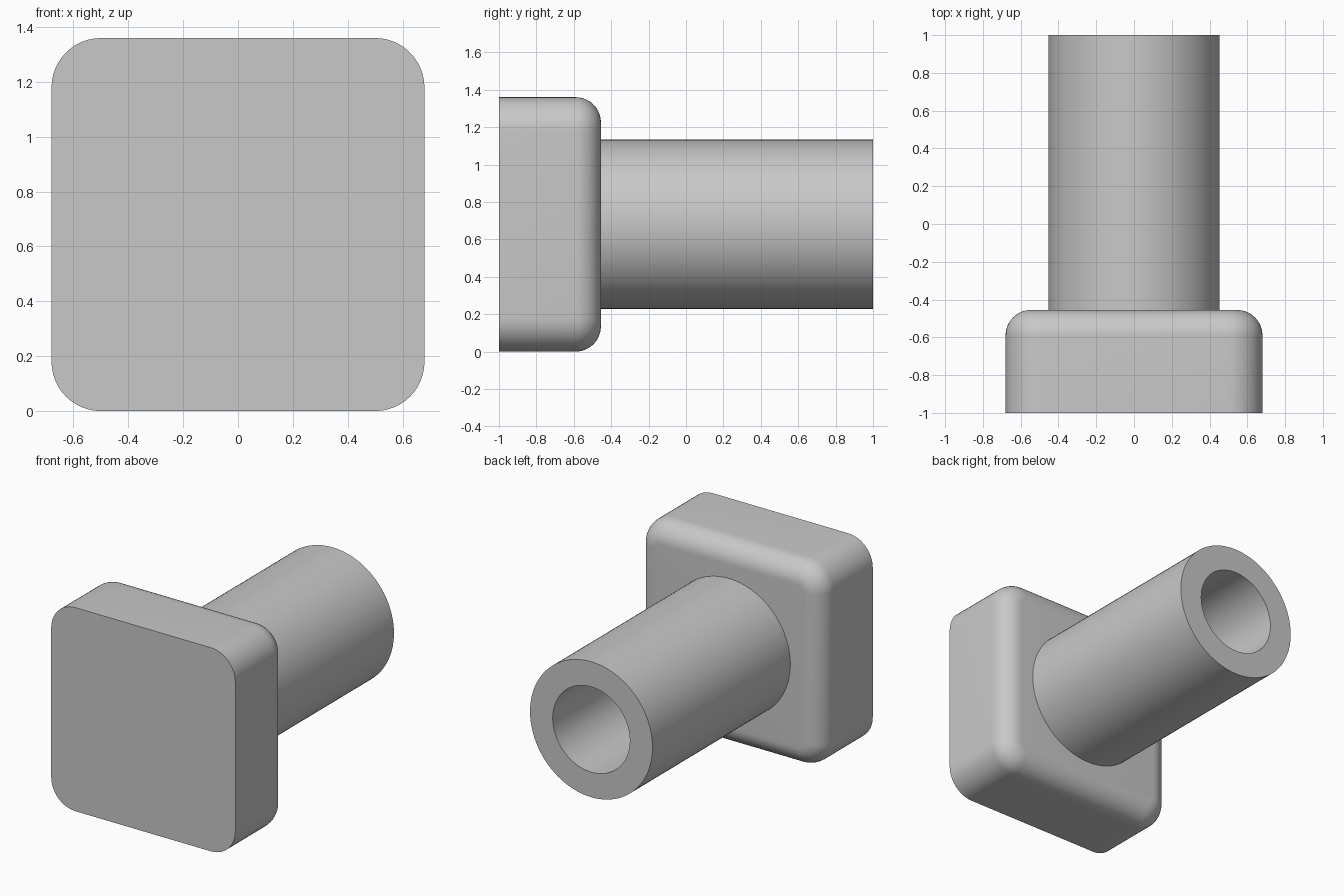
import bpy, bmesh, math

cube = bpy.data.objects.get("Cube")
if cube:
    bpy.data.objects.remove(cube, do_unlink=True)

HALF = 0.68        # half width of the square head
BACK = -0.455      # rear plane of the head
CORNER = 0.18      # corner radius of the head
FILLET = 0.135     # rounding of the head's rear rim
TUBE_R, BORE_R = 0.4525, 0.285

grey = bpy.data.materials.new("plain grey")
grey.use_nodes = True
grey.diffuse_color = (0.58, 0.58, 0.58, 1)
grey.node_tree.nodes["Principled BSDF"].inputs["Base Color"].default_value = grey.diffuse_color


def ring(half, radius, y, steps):
    """Rounded square across x and z; a circle when radius equals half."""
    flat = half - radius
    points = []
    for quarter, (sx, sz) in enumerate([(1, 1), (-1, 1), (-1, -1), (1, -1)]):
        # a circle shares its quarter points, so skip the repeated end
        count = steps + 1 if flat > 0 else steps
        for i in range(count):
            a = math.pi / 2 * (quarter + i / steps)
            points.append((sx * flat + radius * math.cos(a), y,
                           HALF + sz * flat + radius * math.sin(a)))
    return points


def loft(name, rings, closed):
    """Skin neighbouring rings; cap the ends, or join last to first."""
    bm = bmesh.new()
    loops = [[bm.verts.new(p) for p in r] for r in rings]
    pairs = list(zip(loops, loops[1:]))
    if closed:
        pairs.append((loops[-1], loops[0]))
    else:
        bm.faces.new(loops[0])
        bm.faces.new(loops[-1])
    for a, b in pairs:
        for i in range(len(a)):
            j = (i + 1) % len(a)
            bm.faces.new((a[i], a[j], b[j], b[i]))
    bmesh.ops.recalc_face_normals(bm, faces=bm.faces)
    mesh = bpy.data.meshes.new(name)
    bm.to_mesh(mesh)
    bm.free()
    mesh.materials.append(grey)
    obj = bpy.data.objects.new(name, mesh)
    bpy.context.collection.objects.link(obj)
    bpy.ops.object.select_all(action='DESELECT')
    obj.select_set(True)
    bpy.context.view_layer.objects.active = obj
    bpy.ops.object.shade_smooth_by_angle(angle=math.radians(30))
    return obj


# Square head: flat front, rounded corners, filleted rear rim
head = [ring(HALF, CORNER, -1, 12)]
for k in range(13):
    t = math.pi / 2 * k / 12
    inset = FILLET * (1 - math.cos(t))
    head.append(ring(HALF - inset, CORNER - inset,
                     BACK - FILLET * (1 - math.sin(t)), 12))
loft("square_head", head, closed=False)

# Hollow tube: outer wall, rear rim and bore, seated just inside the head
seat = BACK - 0.005
tube = [ring(r, r, y, 24) for r, y in
        [(TUBE_R, seat), (TUBE_R, 1), (BORE_R, 1), (BORE_R, seat)]]
loft("hollow_tube", tube, closed=True)
